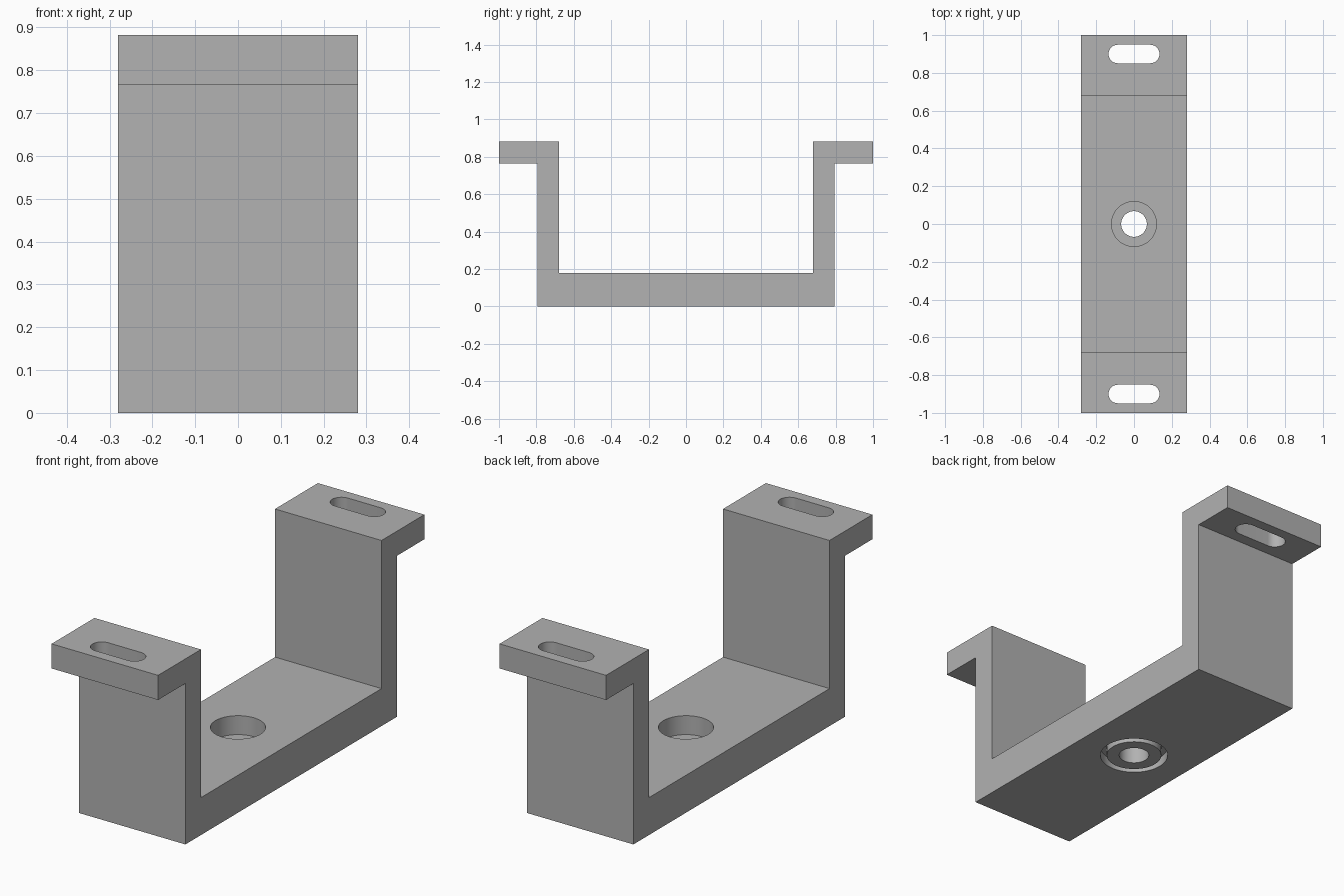
import bpy, bmesh
from math import cos, sin, pi, radians

cube = bpy.data.objects.get("Cube")
if cube:
    bpy.data.objects.remove(cube, do_unlink=True)

HALF_WIDTH = 0.28
BASE_TOP = 0.178
FLANGE_LOW, TOP = 0.765, 0.882
WALL_IN, WALL_OUT = 0.678, 0.795

grey = bpy.data.materials.new("plain grey")
grey.use_nodes = True
grey.diffuse_color = (0.445, 0.445, 0.445, 1)
grey.node_tree.nodes["Principled BSDF"].inputs["Base Color"].default_value = grey.diffuse_color


def make_object(name, bm):
    bmesh.ops.recalc_face_normals(bm, faces=bm.faces)
    mesh = bpy.data.meshes.new(name)
    bm.to_mesh(mesh)
    bm.free()
    mesh.materials.append(grey)
    obj = bpy.data.objects.new(name, mesh)
    bpy.context.collection.objects.link(obj)
    return obj


def prism(name, outline, offset):
    """Extrude a closed outline of 3D points along offset."""
    bm = bmesh.new()
    face = bm.faces.new([bm.verts.new(p) for p in outline])
    result = bmesh.ops.extrude_face_region(bm, geom=[face], use_keep_orig=True)
    moved = [g for g in result["geom"] if isinstance(g, bmesh.types.BMVert)]
    bmesh.ops.translate(bm, verts=moved, vec=offset)
    return make_object(name, bm)


def slot(name, y, radius, half_length, low, high, steps=32):
    """Vertical cutter with round ends; half_length 0 gives a cylinder."""
    points = []
    for side in (1, -1):
        for i in range(steps + (1 if half_length else 0)):
            a = pi * i / steps - pi / 2
            points.append((side * (half_length + radius * cos(a)),
                           y + side * radius * sin(a), low))
    return prism(name, points, (0, 0, high - low))


def ring(name, inner, outer, low, high, steps=64):
    """Square-section ring around the z axis."""
    bm = bmesh.new()
    section = [(inner, low), (outer, low), (outer, high), (inner, high)]
    loops = [[bm.verts.new((r * cos(2 * pi * i / steps), r * sin(2 * pi * i / steps), z))
              for r, z in section] for i in range(steps)]
    for i in range(steps):
        a, b = loops[i], loops[(i + 1) % steps]
        for j in range(4):
            k = (j + 1) % 4
            bm.faces.new((a[j], a[k], b[k], b[j]))
    return make_object(name, bm)


# Bracket body: half a profile, mirrored front to back
half = [(WALL_OUT, 0), (WALL_OUT, FLANGE_LOW), (1, FLANGE_LOW),
        (1, TOP), (WALL_IN, TOP), (WALL_IN, BASE_TOP)]
profile = half + [(-y, z) for y, z in reversed(half)]
bracket = prism("bracket", [(-HALF_WIDTH, y, z) for y, z in profile], (2 * HALF_WIDTH, 0, 0))

# Flange slots, stepped centre hole and the groove underneath
cutters = [slot("slot_cutter", side * 0.9, 0.049, 0.086, FLANGE_LOW - 0.1, TOP + 0.1)
           for side in (-1, 1)]
cutters += [
    slot("hole_cutter", 0, 0.068, 0, -0.1, BASE_TOP + 0.1),
    slot("counterbore_cutter", 0, 0.119, 0, 0.088, BASE_TOP + 0.1),
    ring("groove_cutter", 0.125, 0.154, -0.1, 0.045),
]

bpy.ops.object.select_all(action="DESELECT")
bracket.select_set(True)
bpy.context.view_layer.objects.active = bracket
for cutter in cutters:
    cutter.hide_render = True
    mod = bracket.modifiers.new("cut", "BOOLEAN")
    mod.operation = "DIFFERENCE"
    mod.solver = "EXACT"
    mod.object = cutter
    bpy.ops.object.modifier_apply(modifier=mod.name)
    bpy.data.objects.remove(cutter, do_unlink=True)

bpy.ops.object.shade_smooth_by_angle(angle=radians(30))
